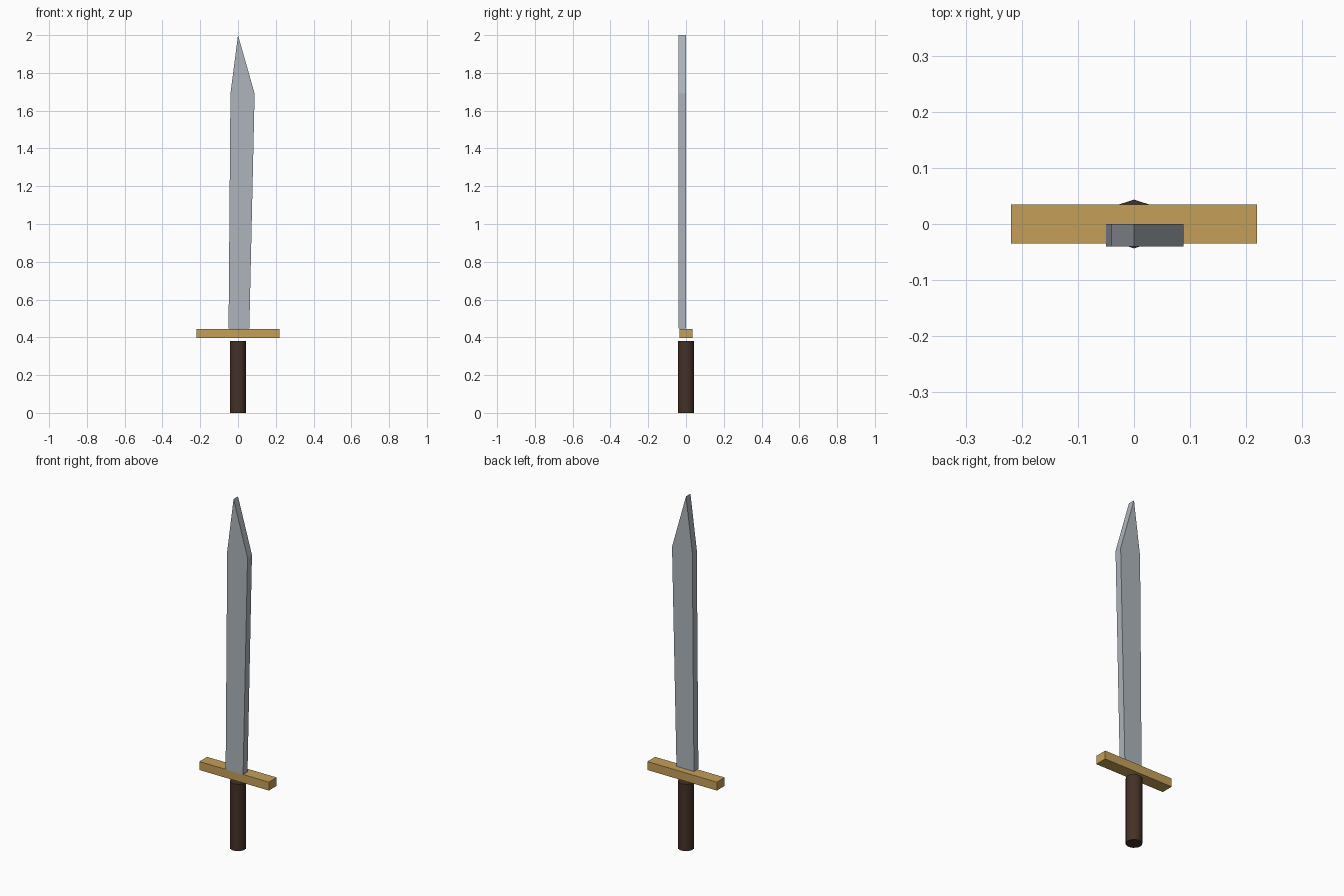
import bpy, bmesh, math

if "Cube" in bpy.data.objects:
    bpy.data.objects.remove(bpy.data.objects["Cube"])


def paint(obj, name, rgb):
    mat = bpy.data.materials.new(name)
    mat.diffuse_color = (*rgb, 1)
    mat.use_nodes = True
    mat.node_tree.nodes["Principled BSDF"].inputs["Base Color"].default_value = mat.diffuse_color
    obj.data.materials.append(mat)


# Grip: ten-sided, smooth-shaded rod
bpy.ops.mesh.primitive_cylinder_add(vertices=10, radius=0.0435, depth=0.38, location=(0, 0, 0.19))
grip = bpy.context.object
grip.name = "grip"
bpy.ops.object.shade_smooth_by_angle(angle=math.radians(45))
paint(grip, "dark_wood", (0.06, 0.03, 0.02))

# Crossguard: flat bar, floating just above the grip
bpy.ops.mesh.primitive_cube_add(size=1, location=(0, 0, 0.421))
guard = bpy.context.object
guard.name = "crossguard"
guard.scale = (0.438, 0.07, 0.048)
bpy.ops.object.transform_apply(location=False, rotation=False, scale=True)
paint(guard, "brass", (0.56, 0.35, 0.1))

# Blade: asymmetric outline extruded forward from y = 0
outline = [(-0.05, 0.447), (0.06, 0.447), (0.088, 1.69), (0, 2.0), (-0.04, 1.69)]
bm = bmesh.new()
face = bm.faces.new([bm.verts.new((x, 0, z)) for x, z in outline])
ext = bmesh.ops.extrude_face_region(bm, geom=[face], use_keep_orig=True)
new_verts = [v for v in ext["geom"] if isinstance(v, bmesh.types.BMVert)]
bmesh.ops.translate(bm, verts=new_verts, vec=(0, -0.04, 0))
bmesh.ops.recalc_face_normals(bm, faces=bm.faces)
mesh = bpy.data.meshes.new("blade")
bm.to_mesh(mesh)
bm.free()
blade = bpy.data.objects.new("blade", mesh)
bpy.context.collection.objects.link(blade)
paint(blade, "steel", (0.42, 0.46, 0.5))
